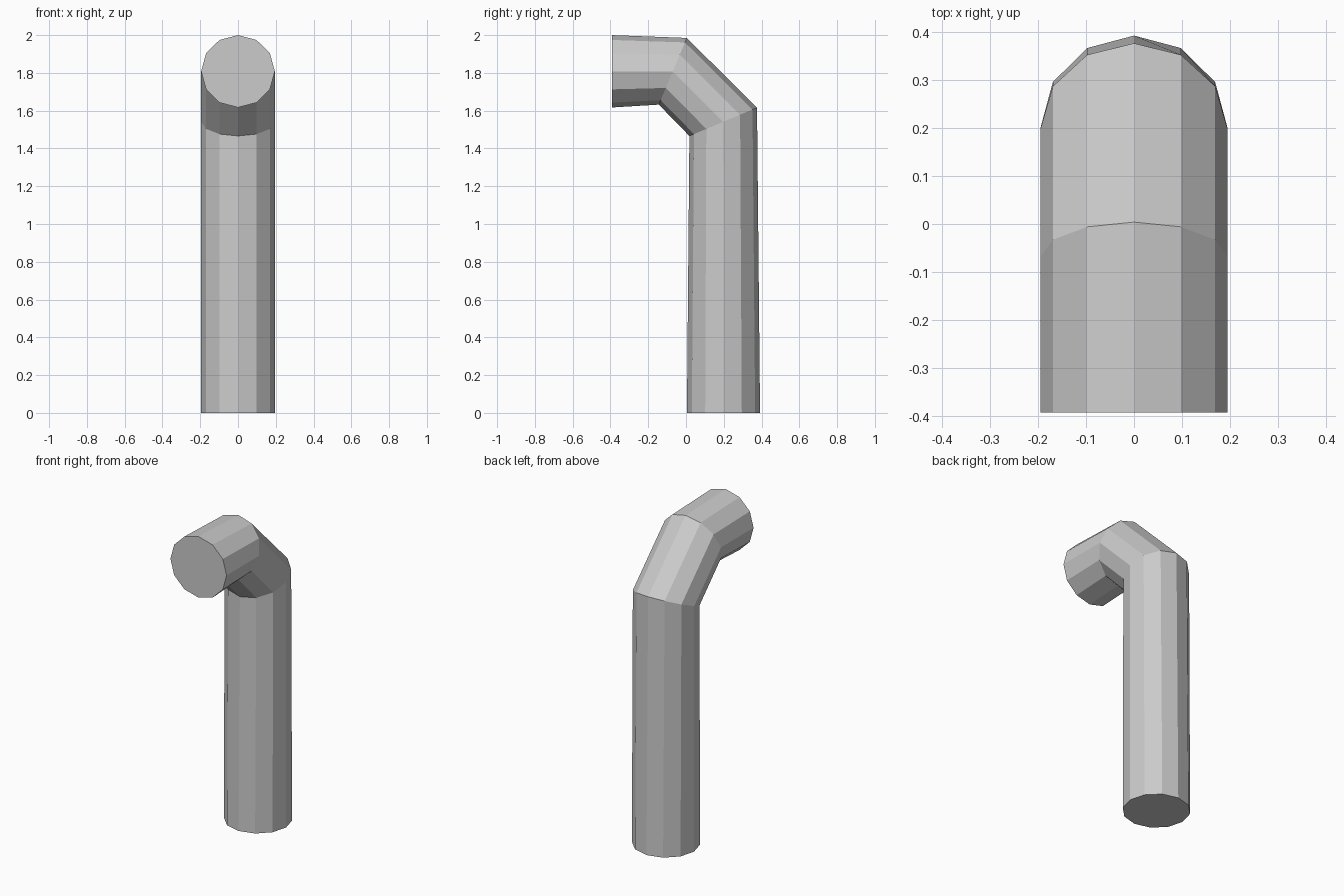
import bpy, bmesh, math

if "Cube" in bpy.data.objects:
    bpy.data.objects.remove(bpy.data.objects["Cube"])

SIDES = 12
RADIUS = 0.195

# Mitred cross-sections in the side plane: (outer y, z), (inner y, z)
SECTIONS = [
    ((0.392, 0.0), (0.005, 0.0)),
    ((0.376, 1.616), (0.018, 1.466)),
    ((0.004, 1.985), (-0.144, 1.632)),
    ((-0.392, 2.0), (-0.392, 1.617)),
]


def add_ring(bm, outer, inner):
    """Twelve-sided ring spanning the outer and inner bend points."""
    ring = []
    for i in range(SIDES):
        a = 2 * math.pi * i / SIDES
        t = (1 + math.cos(a)) / 2
        y = inner[0] + (outer[0] - inner[0]) * t
        z = inner[1] + (outer[1] - inner[1]) * t
        ring.append(bm.verts.new((RADIUS * math.sin(a), y, z)))
    return ring


# Bent pipe: upright, diagonal elbow and short spout
bm = bmesh.new()
rings = [add_ring(bm, o, i) for o, i in SECTIONS]
for low, high in zip(rings, rings[1:]):
    for i in range(SIDES):
        j = (i + 1) % SIDES
        bm.faces.new((low[i], low[j], high[j], high[i]))

# Closed ends
bm.faces.new(rings[0])
bm.faces.new(rings[-1])
bmesh.ops.recalc_face_normals(bm, faces=bm.faces)

mesh = bpy.data.meshes.new("bent_pipe")
bm.to_mesh(mesh)
bm.free()
pipe = bpy.data.objects.new("bent_pipe", mesh)
bpy.context.collection.objects.link(pipe)
